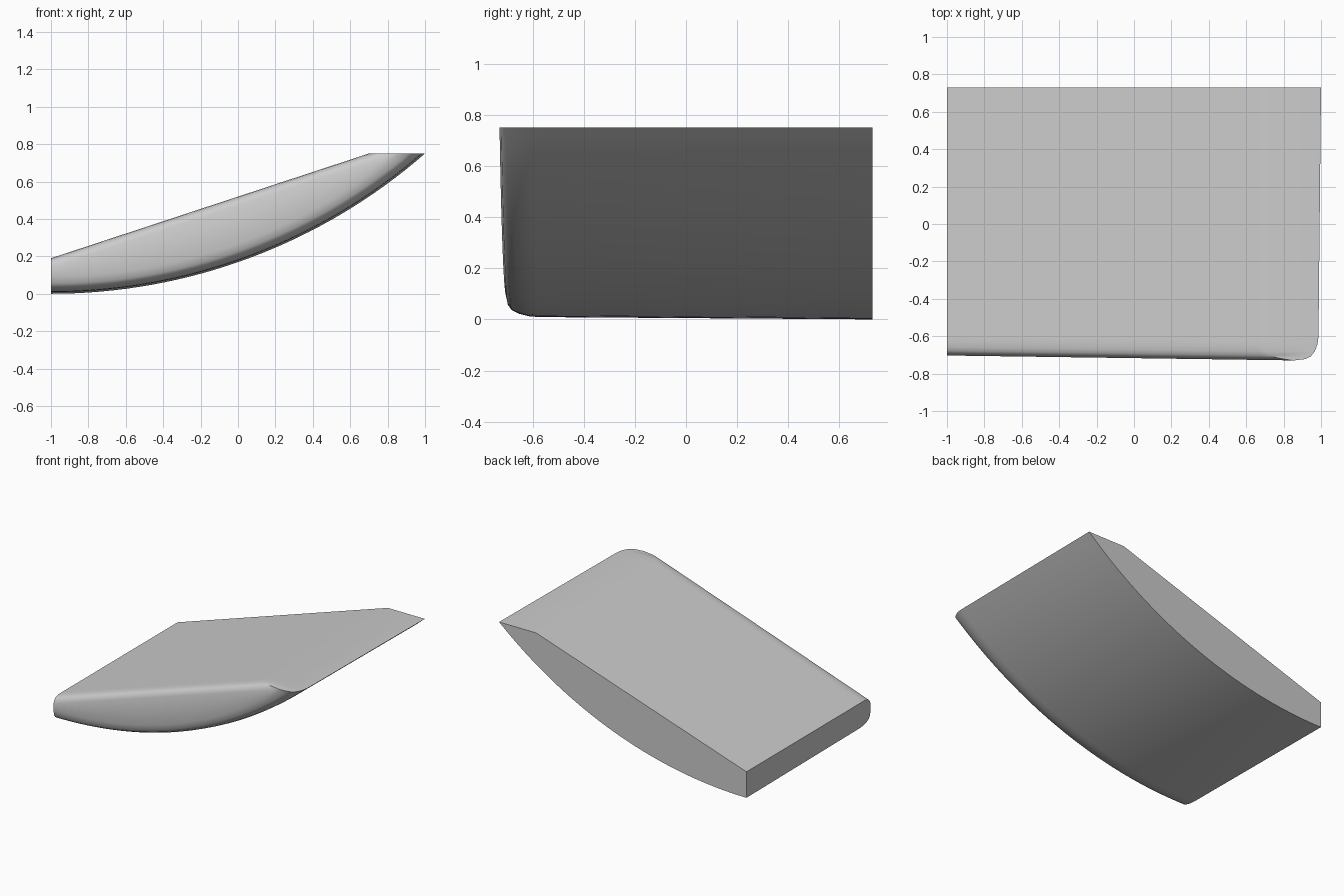
import bpy, bmesh, math

if "Cube" in bpy.data.objects:
    bpy.data.objects.remove(bpy.data.objects["Cube"])

N = 32                      # segments along the length
TOP_Z, BACK_Y = 0.75, 0.73
R = (4 + TOP_Z ** 2) / (2 * TOP_Z)   # belly arc radius, flat at the left end
SLOPE = (TOP_Z - 0.19) / 1.7

# rounding at the front: (belly inset, belly setback, top inset, top setback)
ROUND = [(0.009, 0.13, 0.0, 0.10), (0.012, 0.09, 0.0, 0.075),
         (0.022, 0.05, 0.004, 0.045), (0.036, 0.022, 0.010, 0.025),
         (0.055, 0.008, 0.022, 0.012), (0.093, 0.0, 0.048, 0.0)]


def front_y(x):
    # the front face flares slightly towards the raised end
    return -(0.703 + 0.0142 * (x + 1))


def section(b, b_back, t, t_back, y=None):
    # one lens-shaped section: belly arc and sloping top line
    rad = R - b
    end = math.acos((R - TOP_Z) / rad)
    top_end = -1 + (TOP_Z - 0.19 + t) / SLOPE
    belly, top = [], []
    for i in range(N + 1):
        a = end * i / N
        x = -1 + rad * math.sin(a)
        belly.append((x, front_y(x) + b_back if y is None else y, R - rad * math.cos(a)))
        x = -1 + (top_end + 1) * i / N
        top.append((x, front_y(x) + t_back if y is None else y, 0.19 + SLOPE * (x + 1) - t))
    return belly + top[::-1]


bm = bmesh.new()
sections = [section(0, 0, 0, 0, BACK_Y)] + [section(*r) for r in ROUND]
rings = [[bm.verts.new(p) for p in s] for s in sections]
count = 2 * (N + 1)

# skin between sections
for r0, r1 in zip(rings, rings[1:]):
    for i in range(count):
        j = (i + 1) % count
        bm.faces.new((r0[i], r0[j], r1[j], r1[i]))

# back and front caps
for ring in (rings[0], rings[-1]):
    for i in range(N):
        bm.faces.new((ring[i], ring[i + 1], ring[count - 2 - i], ring[count - 1 - i]))

bmesh.ops.recalc_face_normals(bm, faces=bm.faces)
mesh = bpy.data.meshes.new("curved_wedge")
bm.to_mesh(mesh)
bm.free()
obj = bpy.data.objects.new("curved_wedge", mesh)
bpy.context.collection.objects.link(obj)

# smooth belly and rounding, sharp cut edges
bpy.context.view_layer.objects.active = obj
obj.select_set(True)
bpy.ops.object.shade_smooth_by_angle(angle=math.radians(30))
